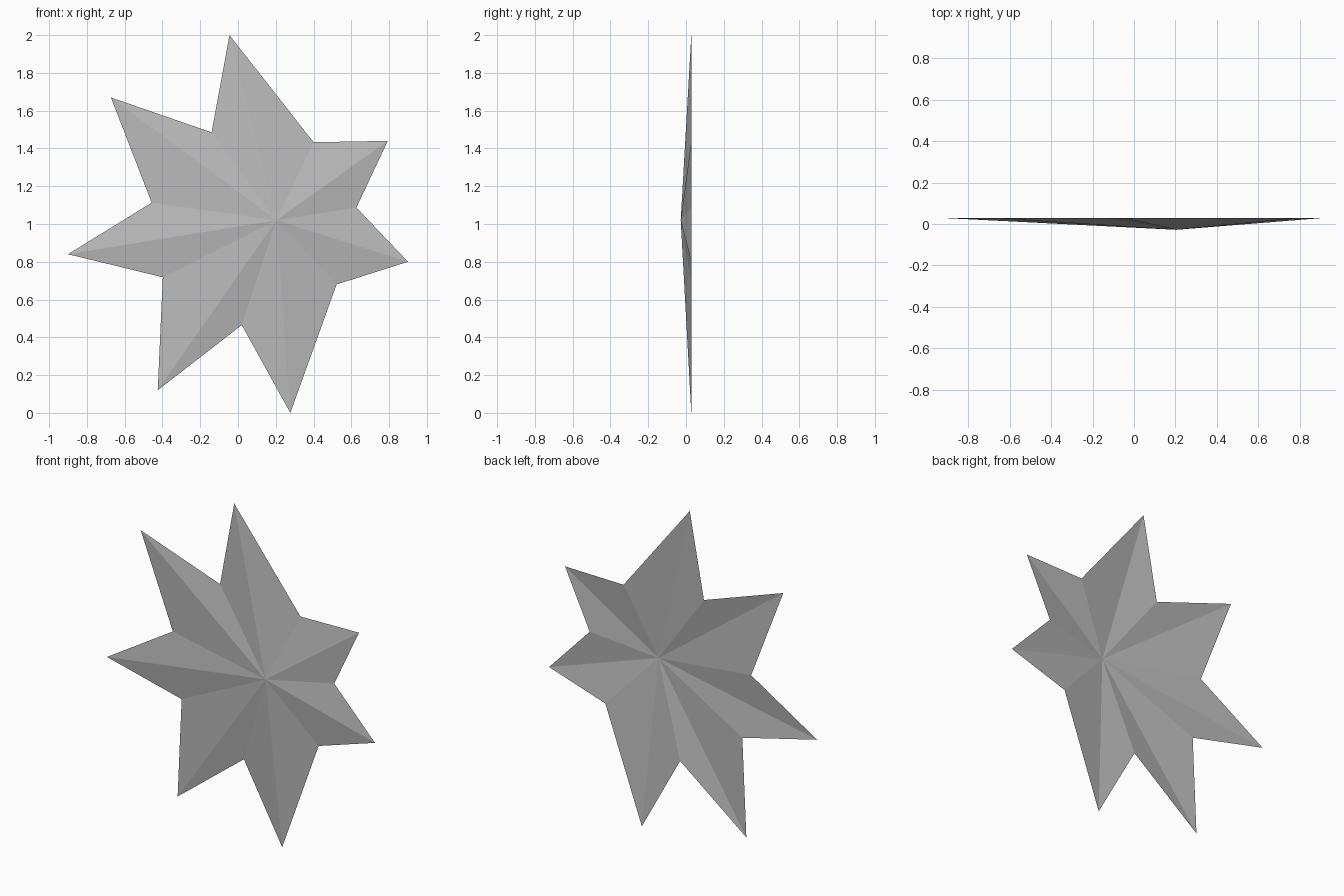
import bpy
import bmesh

cube = bpy.data.objects.get("Cube")
if cube:
    bpy.data.objects.remove(cube, do_unlink=True)

# Uneven seven-pointed outline (x, z), tips and notches alternating
TIPS = [(-0.045, 2.0), (-0.673, 1.67), (-0.9, 0.84), (-0.425, 0.12),
        (0.277, 0.0), (0.9, 0.8), (0.793, 1.44)]
NOTCHES = [(-0.14, 1.485), (-0.457, 1.113), (-0.398, 0.718), (0.02, 0.465),
           (0.522, 0.68), (0.627, 1.087), (0.4, 1.433)]
CENTRE = (0.204, 1.02)
HALF_DEPTH = 0.028

# Plain grey finish
grey = bpy.data.materials.new("plain grey")
grey.use_nodes = True
colour = (0.5, 0.5, 0.5, 1)
grey.diffuse_color = colour
grey.node_tree.nodes["Principled BSDF"].inputs["Base Color"].default_value = colour

# Open faceted sheet: flat rim behind, raised off-centre peak in front
bm = bmesh.new()
peak = bm.verts.new((CENTRE[0], -HALF_DEPTH, CENTRE[1]))
rim = [bm.verts.new((x, HALF_DEPTH, z))
       for pair in zip(TIPS, NOTCHES) for x, z in pair]
for a, b in zip(rim, rim[1:] + rim[:1]):
    bm.faces.new((peak, a, b))

# Turn every facet towards the front
bm.normal_update()
for face in bm.faces:
    if face.normal.y > 0:
        face.normal_flip()

mesh = bpy.data.meshes.new("faceted_star")
bm.to_mesh(mesh)
bm.free()
mesh.materials.append(grey)
star = bpy.data.objects.new("faceted_star", mesh)
bpy.context.collection.objects.link(star)
